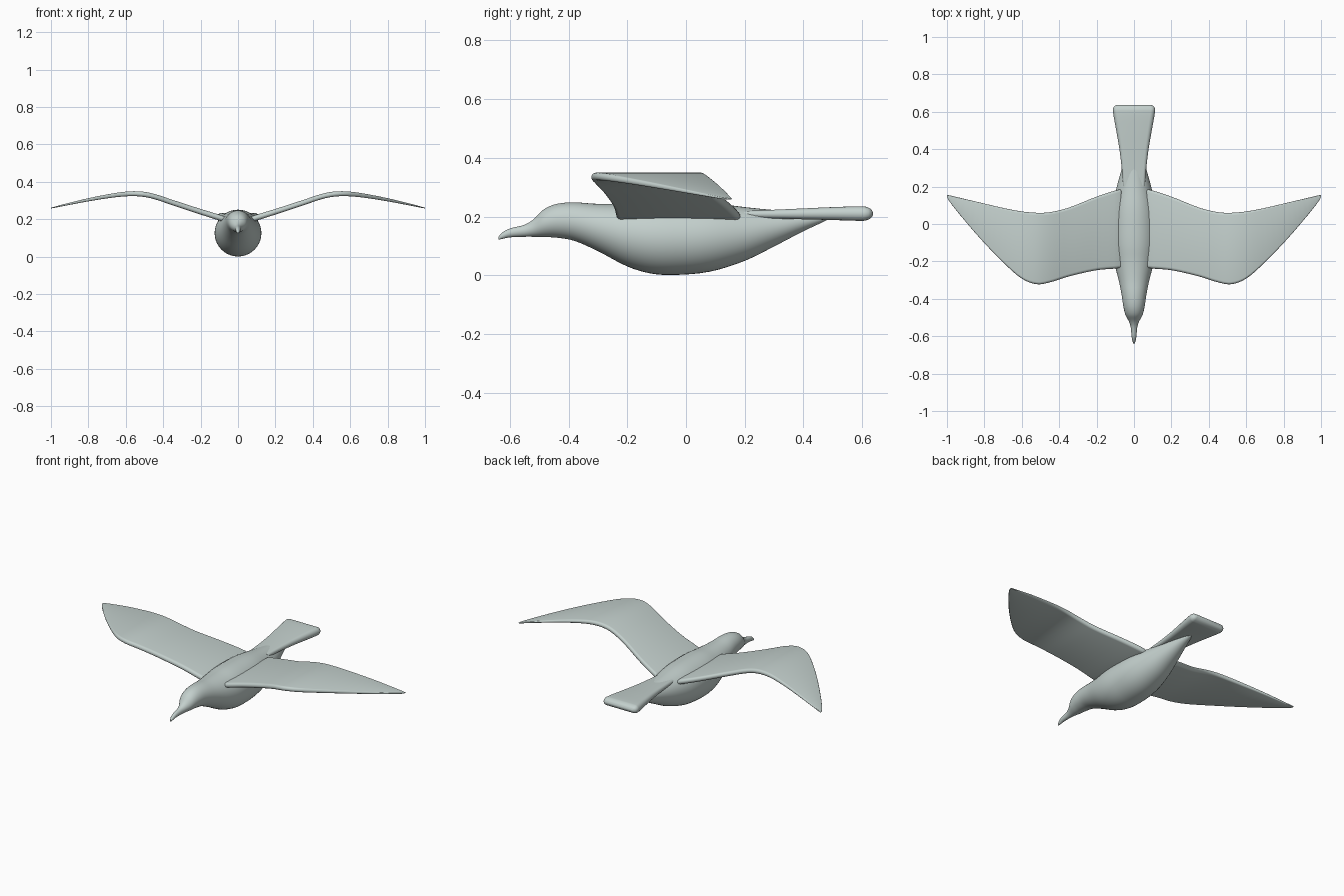
import bpy, bmesh, math

if "Cube" in bpy.data.objects:
    bpy.data.objects.remove(bpy.data.objects["Cube"])

plumage = bpy.data.materials.new("pale_grey_plumage")
plumage.diffuse_color = (0.55, 0.63, 0.61, 1)
plumage.use_nodes = True
plumage.node_tree.nodes["Principled BSDF"].inputs["Base Color"].default_value = plumage.diffuse_color


def smooth_rows(rows, steps):
    """Catmull-Rom interpolation of the rows of a section table."""
    out = []
    for i in range(len(rows) - 1):
        a, b, c, d = rows[max(i - 1, 0)], rows[i], rows[i + 1], rows[min(i + 2, len(rows) - 1)]
        # tangents scaled by station spacing, so uneven rows do not overshoot
        h = c[0] - b[0]
        for s in range(steps):
            t = s / steps
            row = [b[0] + h * t]
            for k in range(1, len(b)):
                m0 = (c[k] - a[k]) / (c[0] - a[0]) * h
                m1 = (d[k] - b[k]) / (d[0] - b[0]) * h
                row.append((2*t**3 - 3*t**2 + 1) * b[k] + (t**3 - 2*t**2 + t) * m0
                           + (3*t**2 - 2*t**3) * c[k] + (t**3 - t**2) * m1)
            out.append(row)
    return out + [list(rows[-1])]


def loft(name, rings):
    """Skin a run of closed rings and cap both ends."""
    bm = bmesh.new()
    vs = [[bm.verts.new(p) for p in ring] for ring in rings]
    n = len(vs[0])
    for r, q in zip(vs, vs[1:]):
        for i in range(n):
            bm.faces.new((r[i], r[(i + 1) % n], q[(i + 1) % n], q[i]))
    bm.faces.new(vs[0])
    bm.faces.new(vs[-1])
    bmesh.ops.recalc_face_normals(bm, faces=bm.faces)
    mesh = bpy.data.meshes.new(name)
    bm.to_mesh(mesh)
    bm.free()
    mesh.materials.append(plumage)
    ob = bpy.data.objects.new(name, mesh)
    bpy.context.collection.objects.link(ob)
    bpy.ops.object.select_all(action='DESELECT')
    ob.select_set(True)
    bpy.context.view_layer.objects.active = ob
    bpy.ops.object.shade_smooth_by_angle(angle=math.radians(50))
    return ob


def plate(lo, hi, thick, n=8):
    """Flat section with half-round edges, as (across, up) pairs."""
    r = thick / 2
    e = min(r, (hi - lo) / 2)
    pts = []
    for centre, start in ((hi - e, -0.5), (lo + e, 0.5)):
        for i in range(n + 1):
            a = math.pi * (start + i / n)
            pts.append((centre + e * math.cos(a), r * math.sin(a)))
    return pts


# Body with head and beak: station y, half width, bottom z, top z
body_rows = [
    (-0.638, 0.004, 0.121, 0.132), (-0.625, 0.009, 0.124, 0.146),
    (-0.60, 0.013, 0.129, 0.159), (-0.55, 0.018, 0.131, 0.172),
    (-0.52, 0.028, 0.131, 0.190), (-0.485, 0.046, 0.130, 0.224),
    (-0.44, 0.057, 0.128, 0.243), (-0.38, 0.066, 0.117, 0.248),
    (-0.30, 0.082, 0.082, 0.243), (-0.20, 0.108, 0.030, 0.244),
    (-0.12, 0.122, 0.006, 0.250), (-0.04, 0.125, 0.001, 0.251),
    (0.08, 0.118, 0.012, 0.247), (0.20, 0.092, 0.049, 0.232),
    (0.30, 0.064, 0.098, 0.222), (0.40, 0.035, 0.150, 0.214),
    (0.46, 0.017, 0.178, 0.207), (0.485, 0.005, 0.190, 0.200)]
N = 40
loft("body", [[(w * math.cos(2 * math.pi * i / N), y,
               (lo + hi) / 2 + (hi - lo) / 2 * math.sin(2 * math.pi * i / N))
              for i in range(N)] for y, w, lo, hi in smooth_rows(body_rows, 4)])

# Tail fan: station y, half width, centre z, thickness
tail_rows = [(0.20, 0.058, 0.207, 0.024), (0.30, 0.066, 0.208, 0.030),
             (0.40, 0.078, 0.209, 0.037), (0.50, 0.095, 0.210, 0.044),
             (0.605, 0.113, 0.210, 0.049), (0.622, 0.110, 0.210, 0.040),
             (0.632, 0.101, 0.210, 0.026), (0.637, 0.090, 0.210, 0.008)]
loft("tail", [[(x, y, z + up) for x, up in plate(-w, w, t)]
              for y, w, z, t in smooth_rows(tail_rows, 4)])

# Wings: station x, leading y, trailing y, centre z, thickness
wing_rows = [
    (0.065, -0.225, 0.175, 0.198, 0.020), (0.075, -0.235, 0.185, 0.201, 0.030),
    (0.20, -0.247, 0.146, 0.240, 0.030), (0.35, -0.281, 0.087, 0.289, 0.029),
    (0.45, -0.312, 0.063, 0.322, 0.028), (0.52, -0.322, 0.060, 0.335, 0.027),
    (0.60, -0.292, 0.067, 0.335, 0.025), (0.70, -0.205, 0.086, 0.322, 0.021),
    (0.82, -0.080, 0.114, 0.300, 0.016), (0.93, 0.048, 0.140, 0.276, 0.010),
    (0.985, 0.118, 0.153, 0.263, 0.006), (1.0, 0.144, 0.156, 0.260, 0.004)]
for side, name in ((1, "left_wing"), (-1, "right_wing")):
    loft(name, [[(side * x, y, z + up) for y, up in plate(a, b, t)]
                for x, a, b, z, t in smooth_rows(wing_rows, 4)])
